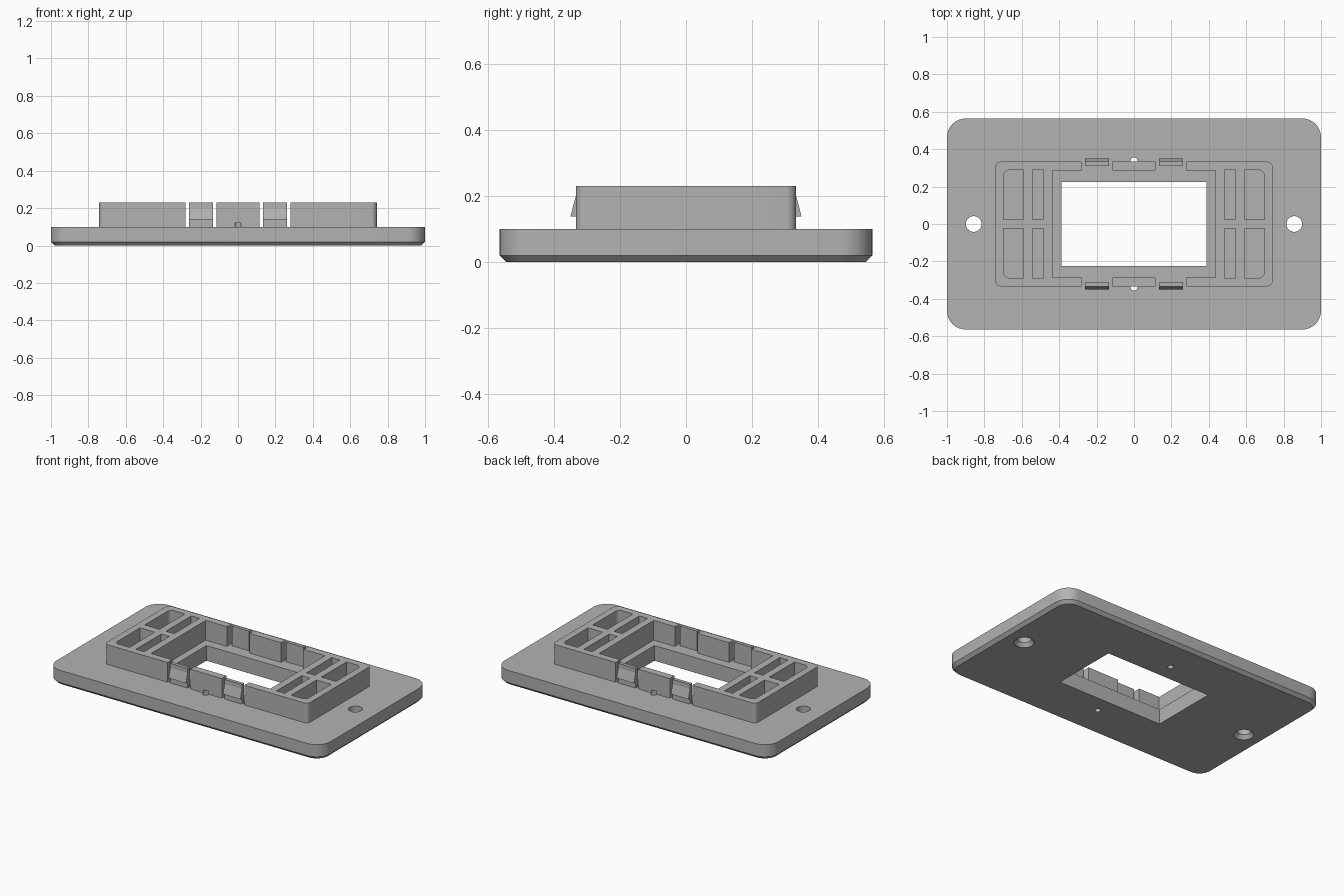
import bpy, bmesh, math

old = bpy.data.objects.get("Cube")
if old:
    bpy.data.objects.remove(old, do_unlink=True)

grey = bpy.data.materials.new("plain_grey")
grey.use_nodes = True
colour = (0.45, 0.45, 0.45, 1)
grey.diffuse_color = colour
grey.node_tree.nodes["Principled BSDF"].inputs["Base Color"].default_value = colour


def rounded(x0, x1, y0, y1, radii, steps=8):
    """Outline of a rectangle; radii run from the +x+y corner anticlockwise."""
    pts = []
    corners = [(x1, y1, -1, -1), (x0, y1, 1, -1), (x0, y0, 1, 1), (x1, y0, -1, 1)]
    for i, ((x, y, sx, sy), r) in enumerate(zip(corners, radii)):
        if r <= 0:
            pts.append((x, y))
            continue
        for k in range(steps + 1):
            a = math.pi / 2 * (i + k / steps)
            pts.append((x + sx * r + r * math.cos(a), y + sy * r + r * math.sin(a)))
    return pts


def circle(x, y, r, n=32):
    return [(x + r * math.cos(2 * math.pi * k / n), y + r * math.sin(2 * math.pi * k / n))
            for k in range(n)]


def loft(name, layers):
    """Solid through stacked outlines, each given as (z, points)."""
    bm = bmesh.new()
    rings = [[bm.verts.new((x, y, z)) for x, y in pts] for z, pts in layers]
    bm.faces.new(rings[0][::-1])
    bm.faces.new(rings[-1])
    for low, high in zip(rings, rings[1:]):
        n = len(low)
        for k in range(n):
            bm.faces.new((low[k], low[(k + 1) % n], high[(k + 1) % n], high[k]))
    bmesh.ops.recalc_face_normals(bm, faces=bm.faces)
    mesh = bpy.data.meshes.new(name)
    bm.to_mesh(mesh)
    bm.free()
    mesh.materials.append(grey)
    obj = bpy.data.objects.new(name, mesh)
    bpy.context.collection.objects.link(obj)
    return obj


def box(x0, x1, y0, y1, z0, z1):
    pts = rounded(x0, x1, y0, y1, [0] * 4)
    return loft("cutter", [(z0, pts), (z1, pts)])


def cut(obj, cutters):
    """Subtract every cutter, then throw the cutters away."""
    bpy.context.view_layer.objects.active = obj
    for c in cutters:
        mod = obj.modifiers.new("cut", 'BOOLEAN')
        mod.operation = 'DIFFERENCE'
        mod.solver = 'EXACT'
        mod.object = c
        bpy.ops.object.modifier_apply(modifier=mod.name)
        bpy.data.objects.remove(c, do_unlink=True)


def smooth(obj):
    bpy.ops.object.select_all(action='DESELECT')
    obj.select_set(True)
    bpy.context.view_layer.objects.active = obj
    bpy.ops.object.shade_smooth_by_angle(angle=math.radians(30))


PLATE_TOP, FRAME_TOP = 0.1, 0.23
HALF_Y = 0.564


def pin_holes():
    return [loft("cutter", [(z, circle(0, s * 0.338, 0.018, 16)) for z in (-0.1, 0.12)])
            for s in (-1, 1)]


# Base plate with a chamfered lower edge
edge = rounded(-1, 1, -HALF_Y, HALF_Y, [0.1] * 4)
foot = rounded(-0.98, 0.98, -HALF_Y + 0.02, HALF_Y - 0.02, [0.08] * 4)
plate = loft("base_plate", [(0, foot), (0.02, edge), (PLATE_TOP, edge)])

# Window, countersunk screw holes and pin holes
cutters = [box(-0.388, 0.388, -0.225, 0.225, -0.1, 0.3)] + pin_holes()
for s in (-1, 1):
    x = s * 0.857
    cutters.append(loft("cutter", [(-0.01, circle(x, 0, 0.068)), (0.025, circle(x, 0, 0.042)),
                                   (0.2, circle(x, 0, 0.042))]))
cut(plate, cutters)
smooth(plate)

# Raised frame
outline = rounded(-0.742, 0.742, -0.333, 0.333, [0.03] * 4)
frame = loft("raised_frame", [(PLATE_TOP, outline), (FRAME_TOP, outline)])
cutters = [box(-0.435, 0.435, -0.285, 0.285, 0, 0.4)] + pin_holes()
for sx in (-1, 1):
    for sy in (-1, 1):
        # Slot that holds a clip
        xs = sorted((sx * 0.115, sx * 0.28))
        ys = sorted((sy * 0.25, sy * 0.4))
        cutters.append(box(*xs, *ys, 0, 0.4))
        # Wide pocket rounded at its outer corner, and narrow pocket
        ys = sorted((sy * 0.025, sy * 0.288))
        for near, far, r in ((0.59, 0.697, 0.03), (0.483, 0.543, 0)):
            xs = sorted((sx * near, sx * far))
            order = [(1, 1), (-1, 1), (-1, -1), (1, -1)]
            pts = rounded(*xs, *ys, [r if c == (sx, sy) else 0 for c in order])
            cutters.append(loft("cutter", [(0, pts), (0.4, pts)]))
cut(frame, cutters)
smooth(frame)

# Snap clips with a sloping barb
profile = [(0.31, PLATE_TOP), (0.333, PLATE_TOP), (0.333, 0.138), (0.349, 0.138),
           (0.345, 0.155), (0.333, 0.2), (0.333, FRAME_TOP), (0.31, FRAME_TOP)]
for sx, side in ((-1, "right"), (1, "left")):
    for sy, end in ((-1, "front"), (1, "back")):
        bm = bmesh.new()
        face = bm.faces.new([bm.verts.new((sx * 0.135, sy * y, z)) for y, z in profile])
        grown = bmesh.ops.extrude_face_region(bm, geom=[face])["geom"]
        bmesh.ops.translate(bm, vec=(sx * 0.127, 0, 0),
                            verts=[g for g in grown if isinstance(g, bmesh.types.BMVert)])
        bmesh.ops.recalc_face_normals(bm, faces=bm.faces)
        mesh = bpy.data.meshes.new("clip")
        bm.to_mesh(mesh)
        bm.free()
        mesh.materials.append(grey)
        clip = bpy.data.objects.new(f"{end}_{side}_clip", mesh)
        bpy.context.collection.objects.link(clip)
